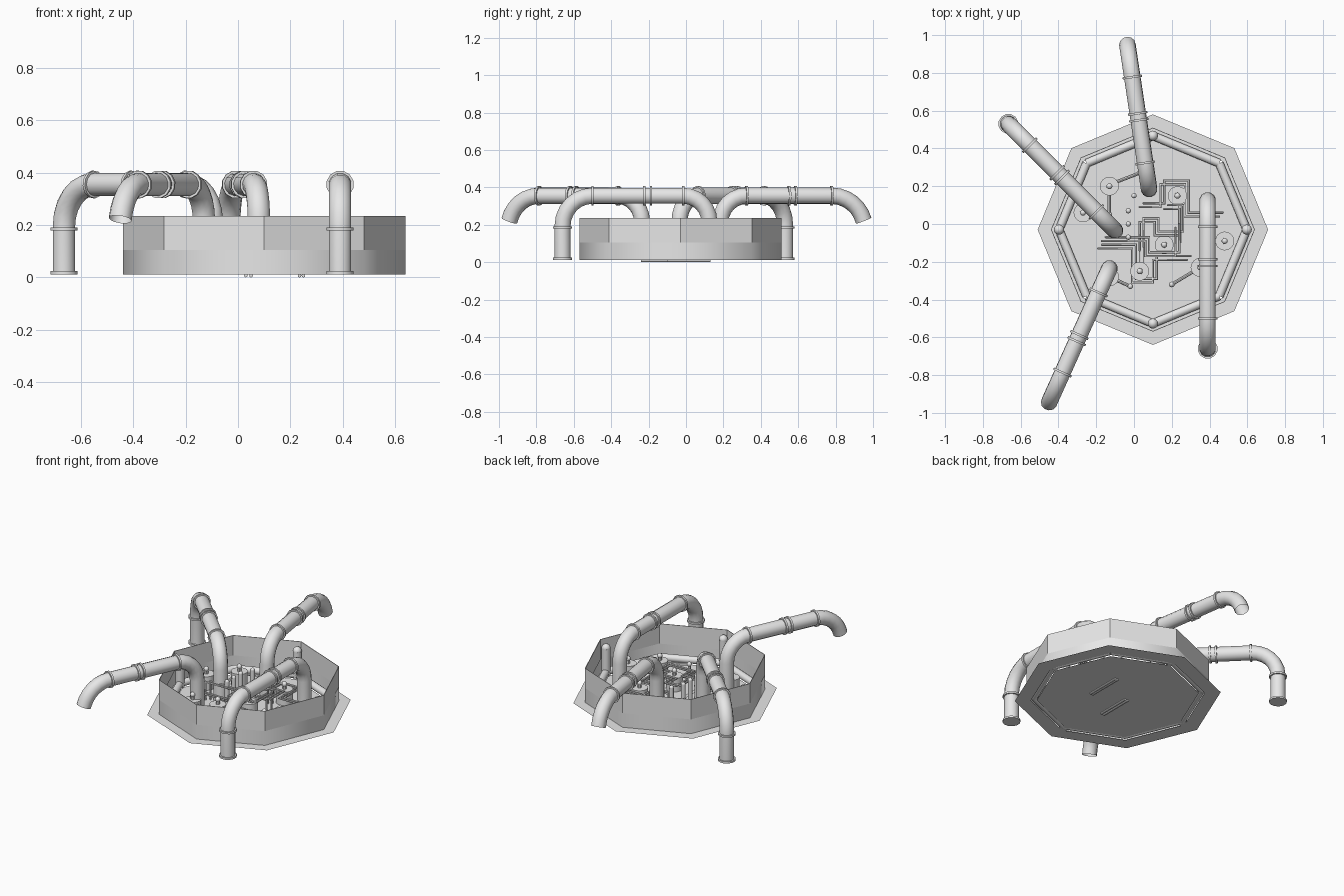
import bpy, bmesh
from math import sin, cos, pi, radians
from mathutils import Vector

cube = bpy.data.objects.get("Cube")
if cube:
    bpy.data.objects.remove(cube, do_unlink=True)

CENTRE = Vector((0.1, -0.03, 0))
FLOOR = 0.012

grey = bpy.data.materials.new("plain_grey")
grey.use_nodes = True
grey.diffuse_color = (0.8, 0.8, 0.8, 1)
grey.node_tree.nodes["Principled BSDF"].inputs["Base Color"].default_value = (0.8, 0.8, 0.8, 1)


def finish(bm, name, smooth=True, angle=40):
    bmesh.ops.recalc_face_normals(bm, faces=bm.faces)
    mesh = bpy.data.meshes.new(name)
    bm.to_mesh(mesh)
    bm.free()
    mesh.materials.append(grey)
    ob = bpy.data.objects.new(name, mesh)
    bpy.context.scene.collection.objects.link(ob)
    if smooth:
        bpy.ops.object.select_all(action='DESELECT')
        ob.select_set(True)
        bpy.context.view_layer.objects.active = ob
        bpy.ops.object.shade_smooth_by_angle(angle=radians(angle))
    return ob


def sweep(bm, path, r, sides=12, caps=True):
    """Round tube along a path with mitred corners."""
    path = [Vector(p) for p in path]
    d = (path[1] - path[0]).normalized()
    u = d.orthogonal().normalized()
    v = d.cross(u)
    ring = [path[0] + r * (u * cos(2 * pi * i / sides) + v * sin(2 * pi * i / sides))
            for i in range(sides)]
    rings = [[bm.verts.new(p) for p in ring]]
    for k in range(1, len(path)):
        d = (path[k] - path[k - 1]).normalized()
        n = d
        if k < len(path) - 1:
            n = (d + (path[k + 1] - path[k]).normalized()).normalized()
        ring = [p + d * ((path[k] - p).dot(n) / d.dot(n)) for p in ring]
        rings.append([bm.verts.new(p) for p in ring])
    for a, b in zip(rings, rings[1:]):
        for i in range(sides):
            j = (i + 1) % sides
            bm.faces.new((a[i], a[j], b[j], b[i]))
    if caps:
        bm.faces.new(rings[0])
        bm.faces.new(rings[-1])


def ball(bm, p, r):
    geo = bmesh.ops.create_uvsphere(bm, u_segments=12, v_segments=8, radius=r)
    bmesh.ops.translate(bm, verts=geo["verts"], vec=p)


def octagon_shell(name, profile, angle):
    """Eight-sided shell from (radius, height) pairs."""
    bm = bmesh.new()
    rings = [[bm.verts.new(CENTRE + Vector((r * cos(i * pi / 4), r * sin(i * pi / 4), z)))
              for i in range(8)] for r, z in profile]
    for a, b in zip(rings, rings[1:]):
        for i in range(8):
            j = (i + 1) % 8
            bm.faces.new((a[i], a[j], b[j], b[i]))
    if len(rings) == 1:
        bm.faces.new(rings[0])
    return finish(bm, name, angle is not None, angle or 0)


# Basin: floor, flange with lower wall, thin upper wall
octagon_shell("floor_plate", [(0.48, FLOOR)], None)
octagon_shell("base_flange", [(0.515, FLOOR), (0.54, FLOOR), (0.61, FLOOR)], None)
octagon_shell("lower_wall", [(0.54, FLOOR), (0.54, 0.105)], 50)
octagon_shell("upper_wall", [(0.54, 0.105), (0.54, 0.235), (0.536, 0.235), (0.536, 0.105)], None)

# Pipe around the floor edge, with corner posts
bm = bmesh.new()
corners = [CENTRE + Vector((0.497 * cos(a * pi / 4), 0.497 * sin(a * pi / 4), 0.036)) for a in range(8)]
for a, b in zip(corners, corners[1:] + corners[:1]):
    sweep(bm, [a, b], 0.023)
finish(bm, "edge_pipe")
bm = bmesh.new()
for c in corners[::2]:
    sweep(bm, [(c.x, c.y, 0.015), (c.x, c.y, 0.19)], 0.027)
    ball(bm, (c.x, c.y, 0.19), 0.027)
finish(bm, "corner_posts")


# Large arching pipes with collars
def big_pipe(name, inner, outer, grounded, middle):
    top, r_in = 0.355, 0.14
    r_out, turn = (0.16, pi / 2) if grounded else (0.18, radians(75))
    a, b = Vector((*inner, 0)), Vector((*outer, 0))
    run = (b - a).normalized()
    up = Vector((0, 0, 1))
    steps = 6
    path = [a + up * FLOOR]
    for i in range(steps + 1):
        t = pi / 2 * i / steps
        path.append(a + run * r_in * (1 - cos(t)) + up * (top - r_in + r_in * sin(t)))
    start = b - run * r_out * sin(turn) + up * top
    for i in range(steps + 1):
        t = turn * i / steps
        path.append(start + run * r_out * sin(t) - up * r_out * (1 - cos(t)))
    if grounded:
        path.append(b + up * FLOOR)
    bm = bmesh.new()
    sweep(bm, path, 0.044, caps=False)
    mid = a.lerp(b, middle) + up * top
    spots = [(a + run * r_in + up * top, run), (start, run),
             (mid - run * 0.018, run), (mid + run * 0.018, run)]
    if grounded:
        spots += [(b + up * 0.185, up), (b + up * 0.018, up)]
    for p, d in spots:
        sweep(bm, [p - d * 0.006, p + d * 0.006], 0.053)
    finish(bm, name)


big_pipe("left_front_pipe", (0.39, 0.125), (0.39, -0.66), True, 0.42)
big_pipe("right_back_pipe", (-0.1, -0.035), (-0.665, 0.53), True, 0.52)
big_pipe("back_pipe", (0.08, 0.185), (-0.035, 0.95), False, 0.5)
big_pipe("right_front_pipe", (-0.13, -0.235), (-0.45, -0.945), False, 0.52)

# Tanks with a knob on top
bm = bmesh.new()
tanks = [(-0.13, 0.2), (0.48, -0.09), (0.03, -0.25), (0.23, 0.15), (0.16, -0.11),
         (-0.27, 0.06), (0.35, -0.23), (-0.13, -0.28)]
for x, y in tanks:
    sweep(bm, [(x, y, FLOOR), (x, y, 0.1)], 0.05, 16)
    sweep(bm, [(x, y, 0.1), (x, y, 0.125)], 0.012, 8)
    ball(bm, (x, y, 0.13), 0.016)
finish(bm, "tanks")

# Slim upright posts
bm = bmesh.new()
for x, y in [(-0.03, 0.07), (-0.03, 0), (-0.03, -0.07), (0, 0.15)]:
    sweep(bm, [(x, y, FLOOR), (x, y, 0.16)], 0.014, 10)
    ball(bm, (x, y, 0.16), 0.014)
finish(bm, "slim_posts")

# Paired thin pipes running in right angles between the tanks
routes = [
    [(-0.19, -0.13), (-0.01, -0.13), (-0.01, -0.31), (0.1, -0.31), (0.1, -0.19), (0.28, -0.19)],
    [(0.03, 0.09), (0.14, 0.09), (0.14, 0.21), (0.27, 0.21), (0.27, 0.04), (0.45, 0.04)],
    [(0.03, -0.14), (0.03, 0.01), (0.11, 0.01), (0.11, -0.06), (0.24, -0.06), (0.24, 0.08), (0.16, 0.08)],
    [(-0.17, -0.09), (0.06, -0.09), (0.06, -0.17), (0.22, -0.17), (0.22, -0.02)],
]
bm = bmesh.new()
for k, route in enumerate(routes):
    for off in (0, 0.02):
        z = 0.07 + 0.02 * k
        pts = [(x + off, y + off, z) for x, y in route]
        foot, end = pts[0], pts[-1]
        sweep(bm, [(*foot[:2], FLOOR)] + pts + [(*end[:2], FLOOR)], 0.006, 8)
finish(bm, "thin_pipes")

# Sloping link rods
bm = bmesh.new()
for a, b in [((-0.13, 0.2), (-0.13, 0.05)), ((-0.1, 0.22), (0.03, 0.27)),
             ((0.35, -0.23), (0.2, -0.32)), ((-0.13, -0.28), (-0.02, -0.33))]:
    sweep(bm, [(*a, 0.08), (*b, 0.08), (*b, FLOOR)], 0.009, 8)
    ball(bm, (*b, 0.08), 0.015)
finish(bm, "link_rods")

# Bars that pass through the floor
bm = bmesh.new()
for x, low, high in [(0.03, -0.24, -0.02), (0.05, -0.24, -0.02), (0.235, -0.1, 0.13), (0.25, -0.1, 0.13)]:
    sweep(bm, [(x, low, 0.007), (x, high, 0.007)], 0.007, 8)
finish(bm, "floor_bars")
